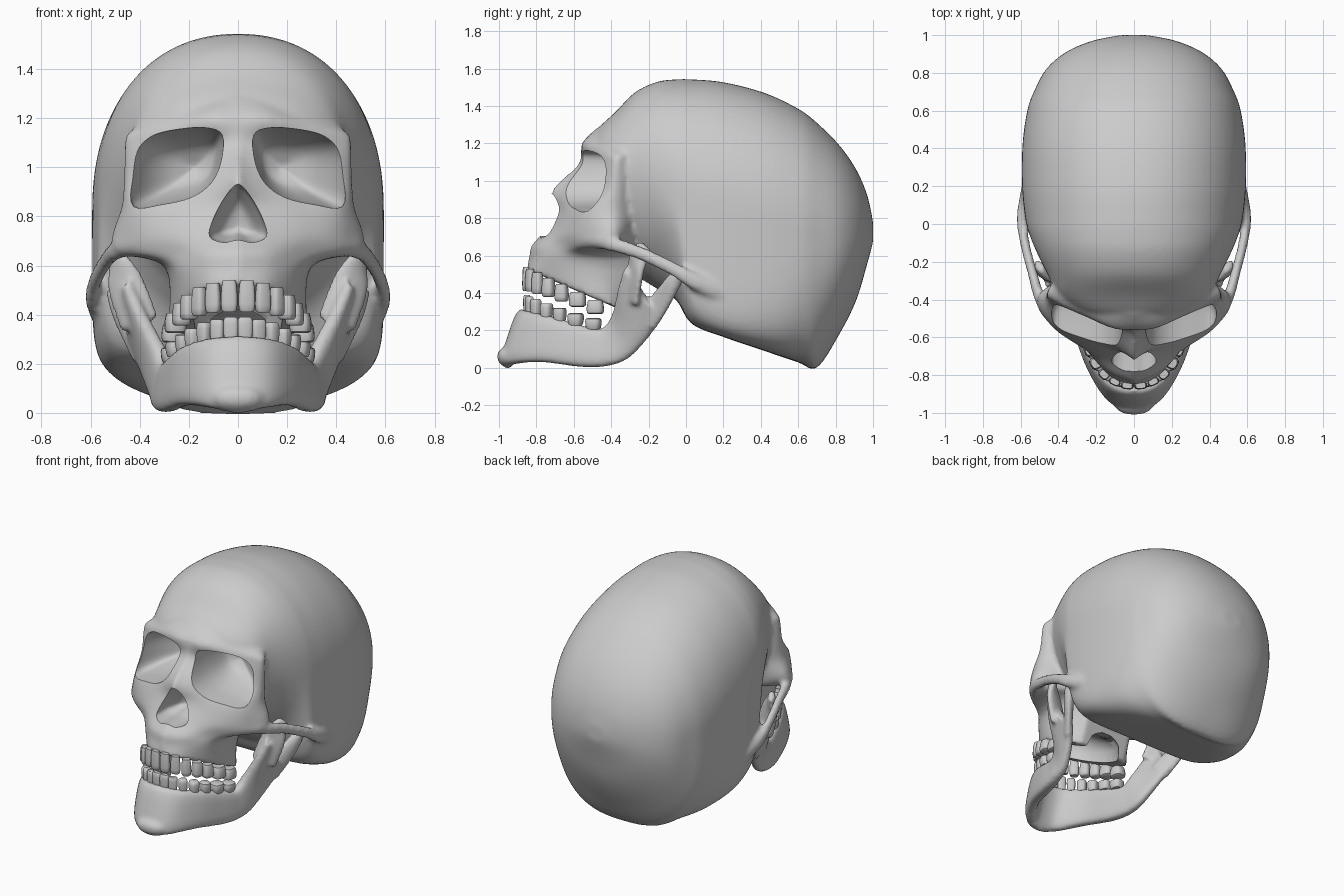
import bpy, bmesh
from math import sin, cos, pi
from mathutils import Vector

if "Cube" in bpy.data.objects:
    bpy.data.objects.remove(bpy.data.objects["Cube"])


def spline(pts, n, closed=False):
    """Catmull-Rom through tuples of any dimension."""
    m, out = len(pts), []
    for i in range(m if closed else m - 1):
        g = [pts[(i + k) % m] if closed else pts[min(max(i + k, 0), m - 1)] for k in (-1, 0, 1, 2)]
        for j in range(n):
            t = j / n
            out.append(tuple(0.5 * (2 * b + (c - a) * t + (2 * a - 5 * b + 4 * c - d) * t * t
                                    + (3 * b - a - 3 * c + d) * t ** 3) for a, b, c, d in zip(*g)))
    return out if closed else out + [tuple(pts[-1])]


def loft(bm, rings, mirror=False):
    for s in ((1, -1) if mirror else (1,)):
        vs = [[bm.verts.new((p[0] * s, p[1], p[2])) for p in r] for r in rings]
        faces, n = [], len(vs[0])
        for a, b in zip(vs, vs[1:]):
            faces += [bm.faces.new((a[i], a[(i + 1) % n], b[(i + 1) % n], b[i])) for i in range(n)]
        faces += [bm.faces.new(vs[0]), bm.faces.new(vs[-1])]
        bmesh.ops.recalc_face_normals(bm, faces=faces)


def power(v, e):
    return (1 if v >= 0 else -1) * abs(v) ** e


def tube(bm, path, mirror=True):
    """Path of (x, y, z, side radius, upright radius)."""
    pts = spline(path, 5)
    rings = []
    for i, p in enumerate(pts):
        c = Vector(p[:3])
        t = (Vector(pts[min(i + 1, len(pts) - 1)][:3]) - Vector(pts[max(i - 1, 0)][:3])).normalized()
        side = t.cross(Vector((0, 0, 1))).normalized()
        up = side.cross(t)
        rings.append([c + side * p[3] * cos(a * pi / 8) + up * p[4] * sin(a * pi / 8) for a in range(16)])
    loft(bm, rings, mirror)


def to_object(name, bm):
    me = bpy.data.meshes.new(name)
    bm.to_mesh(me)
    bm.free()
    ob = bpy.data.objects.new(name, me)
    bpy.context.collection.objects.link(ob)
    return ob


def fuse(ob, voxel, smooth, cutter=None):
    """Merge overlapping volumes, relax, carve, then bake the modifiers."""
    m = ob.modifiers.new("merge", 'REMESH')
    m.mode, m.voxel_size = 'VOXEL', voxel
    m = ob.modifiers.new("relax", 'SMOOTH')
    m.factor, m.iterations = 0.5, smooth
    if cutter:
        m = ob.modifiers.new("carve", 'BOOLEAN')
        m.operation, m.object, m.solver = 'DIFFERENCE', cutter, 'EXACT'
    dg = bpy.context.evaluated_depsgraph_get()
    me = bpy.data.meshes.new_from_object(ob.evaluated_get(dg))
    ob.modifiers.clear()
    ob.data = me


def shade(ob, angle):
    bpy.ops.object.select_all(action='DESELECT')
    ob.select_set(True)
    bpy.context.view_layer.objects.active = ob
    bpy.ops.object.shade_smooth_by_angle(angle=angle)


# Braincase: stations of y, half width, top, bottom, widest height, lower squareness
bm = bmesh.new()
stations = [(-.515, .1, 1.2, .85, 1.1, 2), (-.47, .28, 1.28, .75, 1.1, 2), (-.38, .4, 1.365, .62, 1.08, 2),
            (-.27, .455, 1.475, .5, 1.05, 2), (-.15, .515, 1.53, .42, 1.0, 2), (-.05, .555, 1.542, .36, .95, 3),
            (.03, .575, 1.542, .235, .9, 7), (.2, .592, 1.527, .165, .85, 9), (.42, .59, 1.47, .09, .8, 6),
            (.6, .565, 1.385, .03, .75, 3.6), (.7, .53, 1.31, .0, .73, 2.7), (.82, .465, 1.19, .18, .7, 2.2),
            (.91, .36, 1.06, .36, .7, 2), (.97, .22, .92, .56, .72, 2), (1.0, .07, .78, .67, .72, 2)]
rings = []
for y, w, zt, zb, zc, nb in spline(stations, 4):
    ring = []
    for k in range(80):
        c, s = cos(k * pi / 40), sin(k * pi / 40)
        e = 2 / (2.15 if s > 0 else nb)
        ring.append((w * power(c, e), y, zc + (zt - zc if s > 0 else zc - zb) * power(s, e)))
    rings.append(ring)
loft(bm, rings)

# Face: horizontal half outlines from the midline round to the temple
rows = [(1.28, (0, -.48), (.1, -.46), (.19, -.41), (.27, -.35), (.3, -.3), (.28, -.2)),
        (1.2, (0, -.555), (.12, -.55), (.26, -.48), (.4, -.405), (.44, -.345), (.35, -.24)),
        (1.09, (0, -.575), (.07, -.55), (.25, -.5), (.415, -.42), (.46, -.36), (.36, -.25)),
        (.95, (0, -.72), (.055, -.67), (.2, -.58), (.42, -.45), (.46, -.36), (.35, -.25)),
        (.84, (0, -.7), (.1, -.67), (.25, -.62), (.42, -.53), (.47, -.38), (.34, -.25)),
        (.72, (0, -.77), (.12, -.73), (.28, -.65), (.435, -.54), (.51, -.38), (.33, -.27)),
        (.65, (0, -.83), (.13, -.78), (.26, -.66), (.42, -.54), (.48, -.42), (.28, -.24)),
        (.59, (0, -.84), (.13, -.79), (.24, -.68), (.29, -.55), (.28, -.42), (.2, -.22)),
        (None, (0, -.855), (.12, -.815), (.22, -.68), (.275, -.52), (.27, -.4), (.18, -.32))]
flat = []
for z, *pts in rows:
    # brow rows sag towards the temples, the tooth row slopes down to the back
    flat.append([v for x, y in pts for v in
                 (x, y, z - max(0, z - 1.09) * 2.6 * x * x if z else .53 - .43 * (y + .86))])
rings = []
for r in spline(flat, 4):
    half = spline([r[i:i + 3] for i in range(0, 18, 3)], 5)
    rings.append(half + [(-x, y, z) for x, y, z in half[:0:-1]])
loft(bm, rings)

# Cheek arches
tube(bm, [(.4, -.52, .69, .03, .05), (.49, -.41, .665, .03, .04), (.54, -.25, .615, .026, .036),
          (.582, -.08, .535, .026, .036), (.592, .05, .46, .028, .045), (.56, .22, .39, .03, .05)])
skull = to_object("cranium_and_face", bm)

# Eye socket, nose and palate cutters: outlines in x, z shrinking backwards
bm = bmesh.new()


def pocket(outline, centre, steps, mirror):
    base = spline(outline, 4, True)
    loft(bm, [[(centre[0] + dx + (x - centre[0]) * s, y, centre[1] + (z - centre[1]) * s) for x, z in base]
              for y, s, dx in spline(steps, 3)], mirror)


pocket([(.065, 1.13), (.13, 1.16), (.25, 1.155), (.36, 1.13), (.425, 1.07), (.44, .95), (.425, .84), (.31, .85),
        (.19, .88), (.11, .94), (.07, 1.03)], (.26, 1.0),
       [(-.8, 1.04, 0), (-.52, 1, 0), (-.43, .94, -.005), (-.33, .75, -.03), (-.26, .48, -.06), (-.22, .05, -.08)], True)
pocket([(0, .93), (.055, .875), (.1, .79), (.115, .72), (.06, .695), (0, .705),
        (-.06, .695), (-.115, .72), (-.1, .79), (-.055, .875)], (0, .76),
       [(-.95, 1, 0), (-.68, 1, 0), (-.6, .8, 0), (-.54, .5, 0), (-.52, .05, 0)], False)
# arched roof of the mouth
loft(bm, [[(.18 * s * cos(k * pi / 12), -.5 + .27 * s * sin(k * pi / 12), z - .09 * sin(k * pi / 12))
           for k in range(24)] for z, s in ((.2, 1), (.45, 1), (.51, .85), (.54, .5))])
cutter = to_object("socket_cutter", bm)
cutter.hide_render = True
fuse(skull, .015, 5, cutter)
cutter.hide_set(True)
shade(skull, .8)

# Lower jaw: stations of lower point, upper point and thickness
bm = bmesh.new()
half = [(0, -.965, .0, 0, -.865, .31, .085), (.11, -.925, .02, .12, -.83, .30, .085),
        (.21, -.77, .03, .21, -.70, .27, .085), (.285, -.56, .005, .26, -.55, .225, .09),
        (.32, -.42, .01, .29, -.45, .21, .08), (.335, -.31, .05, .325, -.39, .29, .075),
        (.37, -.21, .15, .405, -.36, .43, .07), (.42, -.13, .26, .455, -.33, .54, .06)]
full = [(-s[0], s[1], s[2], -s[3], s[4], s[5], s[6]) for s in half[:0:-1]] + half
st = spline(full, 5)
mid = [(Vector(s[:3]) + Vector(s[3:6])) / 2 for s in st]
rings = []
for i, s in enumerate(st):
    up = (Vector(s[3:6]) - Vector(s[:3])) / 2
    side = up.cross(mid[min(i + 1, len(st) - 1)] - mid[max(i - 1, 0)]).normalized() * s[6] / 2
    rings.append([mid[i] + up * power(sin(a * pi / 12), .6) + side * power(cos(a * pi / 12), .6) for a in range(24)])
loft(bm, rings)
# front and rear prongs of the jaw, and the chin
tube(bm, [(.4, -.29, .36, .03, .085), (.45, -.272, .5, .03, .085), (.48, -.255, .59, .03, .068), (.505, -.22, .655, .022, .04)])
tube(bm, [(.39, -.21, .25, .03, .07), (.44, -.14, .35, .03, .065), (.485, -.08, .44, .035, .05), (.5, -.04, .5, .04, .035)])
tube(bm, [(-.11, -.93, .06, .015, .02), (-.05, -.965, .06, .038, .045), (.05, -.965, .06, .038, .045),
          (.11, -.93, .06, .015, .02)], False)
jaw = to_object("lower_jaw", bm)
fuse(jaw, .013, 5)
shade(jaw, .9)


# Teeth: rounded crowns set along each arch
def teeth(name, arch, gum, direction, scale):
    bm = bmesh.new()
    for i, (x, y) in enumerate(arch):
        a, b = arch[max(i - 1, 0)], arch[min(i + 1, 6)]
        t = Vector((b[0] - a[0], b[1] - a[1], 0)).normalized() if i else Vector((1, .1, 0)).normalized()
        n = Vector((-t.y, t.x, 0))
        w = (.034, .032, .031, .034, .036, .045, .046)[i] * scale
        d = (.02, .02, .026, .034, .036, .043, .043)[i]
        h = (.112, .105, .1, .088, .08, .07, .065)[i] * (.82 if direction > 0 else 1)
        rings = []
        for u, s in ((-.15, .78), (0, .88), (.35, .98), (.7, 1), (.92, .93), (1, .7)):
            c = Vector((x, y, gum(y) + direction * h * u))
            rings.append([c + t * w * s * power(cos(k * pi / 8), .65) + n * d * s * power(sin(k * pi / 8), .65)
                          for k in range(16)])
        loft(bm, rings, True)
    shade(to_object(name, bm), .8)


teeth("upper_teeth", [(.036, -.855), (.102, -.835), (.158, -.795), (.2, -.735), (.23, -.665), (.255, -.58), (.268, -.485)],
      lambda y: .525 - .46 * (y + .86), -1, 1)
teeth("lower_teeth", [(.029, -.85), (.085, -.838), (.138, -.803), (.182, -.745), (.218, -.675), (.25, -.59), (.27, -.495)],
      lambda y: .3 - .24 * (y + .86), 1, .92)
